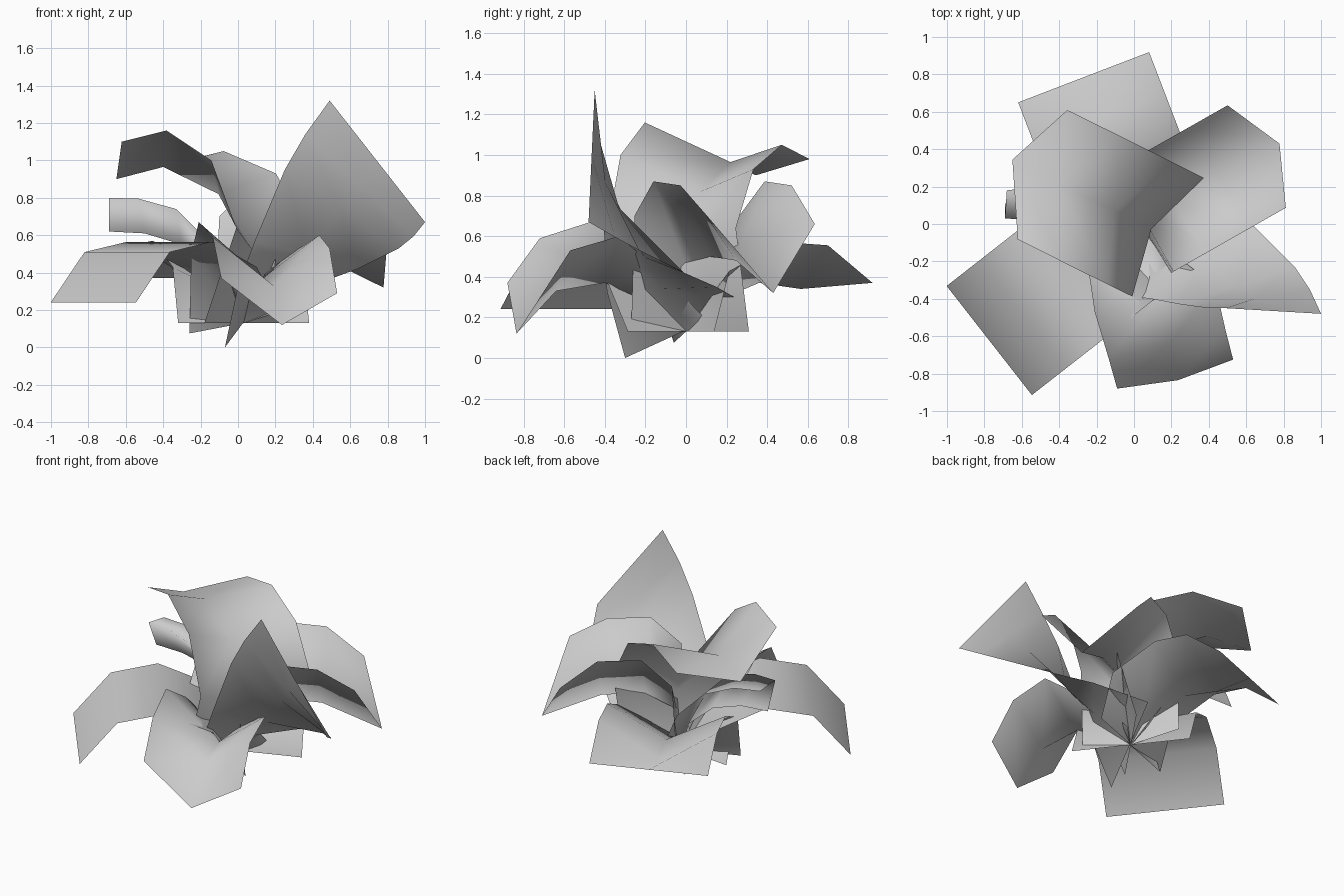
import bpy
import math
from mathutils import Vector

cube = bpy.data.objects.get("Cube")
if cube:
    bpy.data.objects.remove(cube, do_unlink=True)

# One matte grey for every leaf
grey = bpy.data.materials.new("leaf_grey")
grey.use_nodes = True
colour = (0.6, 0.6, 0.6, 1)
grey.diffuse_color = colour
shader = grey.node_tree.nodes["Principled BSDF"]
shader.inputs["Base Color"].default_value = colour
shader.inputs["Roughness"].default_value = 0.8

ROOT = Vector((0.03, 0.005, 0))
UP = Vector((0, 0, 1))


def build_sheet(name, rows):
    """Skin rows of left, middle and right points into one thin smooth leaf."""
    verts = [point for row in rows for point in row]
    faces = []
    for i in range(len(rows) - 1):
        for j in range(2):
            a = i * 3 + j
            faces.append((a, a + 1, a + 4, a + 3))
    mesh = bpy.data.meshes.new(name)
    mesh.from_pydata(verts, [], faces)
    mesh.materials.append(grey)
    mesh.polygons.foreach_set("use_smooth", [True] * len(faces))
    mesh.update()
    leaf = bpy.data.objects.new(name, mesh)
    bpy.context.collection.objects.link(leaf)


def heading(degrees):
    angle = math.radians(degrees)
    return Vector((math.cos(angle), math.sin(angle), 0))


def folded_leaf(name, azimuth, half_width, profile, turn=(0, 0)):
    """Profile rows: reach, height of midrib, edge lift, side tilt, midrib push.
    Turn swings the rows in plan, from root to tip."""
    out = heading(azimuth)
    rows = []
    for i, (reach, height, lift, tilt, push) in enumerate(profile):
        t = i / (len(profile) - 1)
        side = heading(azimuth + 90 + turn[0] * (1 - t) + turn[1] * t) * half_width
        middle = ROOT + out * reach + UP * height
        left = middle + side + UP * (lift + tilt)
        right = middle - side + UP * (lift - tilt)
        rows.append((left, middle + out * push, right))
    build_sheet(name, rows)


def twisted_leaf(name, left_edge, right_edge):
    """Flat leaf stretched between two free edges."""
    rows = []
    for a, b in zip(left_edge, right_edge):
        left, right = Vector(a), Vector(b)
        rows.append((left, (left + right) / 2, right))
    build_sheet(name, rows)


# Low leaf at the back, creased in the middle and flat at its tip
folded_leaf("back_leaf", 111, 0.375, [
    (0, 0.13, 0, 0, 0), (0.08, 0.25, 0.18, 0, 0), (0.38, 0.37, 0.2, 0, 0),
    (0.6, 0.34, 0.215, 0, 0), (0.835, 0.37, 0, 0, 0)])

# Flat arching leaf at the front, on the -x side
folded_leaf("front_arching_leaf", 218, 0.37, [
    (0, 0.13, 0, 0, 0), (0.2, 0.4, 0.03, 0, 0), (0.5, 0.565, 0, 0, 0),
    (0.79, 0.51, 0, 0, 0), (1.02, 0.24, 0, 0, 0)])

# Deeply creased leaf on the +x side
folded_leaf("side_creased_leaf", 29.6, 0.315, [
    (0, 0.13, 0.05, 0, 0), (0.03, 0.4, 0.3, 0, 0), (0.22, 0.5, 0.37, 0, 0),
    (0.49, 0.48, 0.37, 0, 0), (0.72, 0.32, 0.37, -0.03, 0.14)])

# Drooping creased leaf at the front, pinched at its root
left_edge = [(-0.26, -0.06, 0.075), (-0.25, -0.2, 0.5), (-0.21, -0.47, 0.67),
             (-0.135, -0.72, 0.59), (-0.09, -0.88, 0.37)]
midrib = [(0.03, 0, 0.13), (0.06, -0.13, 0.25), (0.13, -0.4, 0.37),
          (0.19, -0.64, 0.33), (0.235, -0.835, 0.12)]
right_edge = [(0.16, 0.13, 0.155), (0.16, -0.12, 0.42), (0.435, -0.33, 0.6),
              (0.49, -0.57, 0.53), (0.53, -0.725, 0.29)]
build_sheet("front_drooping_leaf", list(zip(right_edge, midrib, left_edge)))

# Tall leaf that arches over the crown
folded_leaf("top_leaf", 153.5, 0.37, [
    (0, 0.13, 0, 0, 0), (-0.17, 0.5, 0.14, 0, 0.1),
    (0, 0.82, 0.145, 0.035, 0.15), (0.29, 0.965, 0.14, 0.055, 0.19),
    (0.58, 0.9, 0.14, 0.06, 0.18)], turn=(-8, 5.5))

# Narrow rolled leaf on the -x side, open towards the back
upper_edge = [(0.06, 0.2, 0.16), (-0.12, 0.27, 0.5), (-0.3, 0.24, 0.68),
              (-0.5, 0.2, 0.76), (-0.68, 0.18, 0.78)]
rolled_rib = [(0.03, 0.01, 0.13), (-0.15, 0, 0.56), (-0.33, 0, 0.74),
              (-0.53, 0.02, 0.795), (-0.69, 0.03, 0.8)]
lower_edge = [(0, -0.1, 0.12), (-0.1, 0.12, 0.38), (-0.3, 0.14, 0.55),
              (-0.5, 0.12, 0.61), (-0.69, 0.11, 0.62)]
build_sheet("narrow_rolled_leaf", list(zip(lower_edge, rolled_rib, upper_edge)))

# Upright leaf that twists to a high corner
twisted_leaf(
    "upright_twisted_leaf",
    [(0.13, 0.29, 0.27), (0.45, 0.15, 0.35), (0.64, -0.01, 0.42),
     (0.86, -0.23, 0.53), (0.94, -0.35, 0.595), (1, -0.48, 0.67)],
    [(-0.07, -0.3, 0), (0, -0.39, 0.33), (0.09, -0.4, 0.57),
     (0.25, -0.43, 0.95), (0.36, -0.445, 1.14), (0.49, -0.45, 1.32)])
